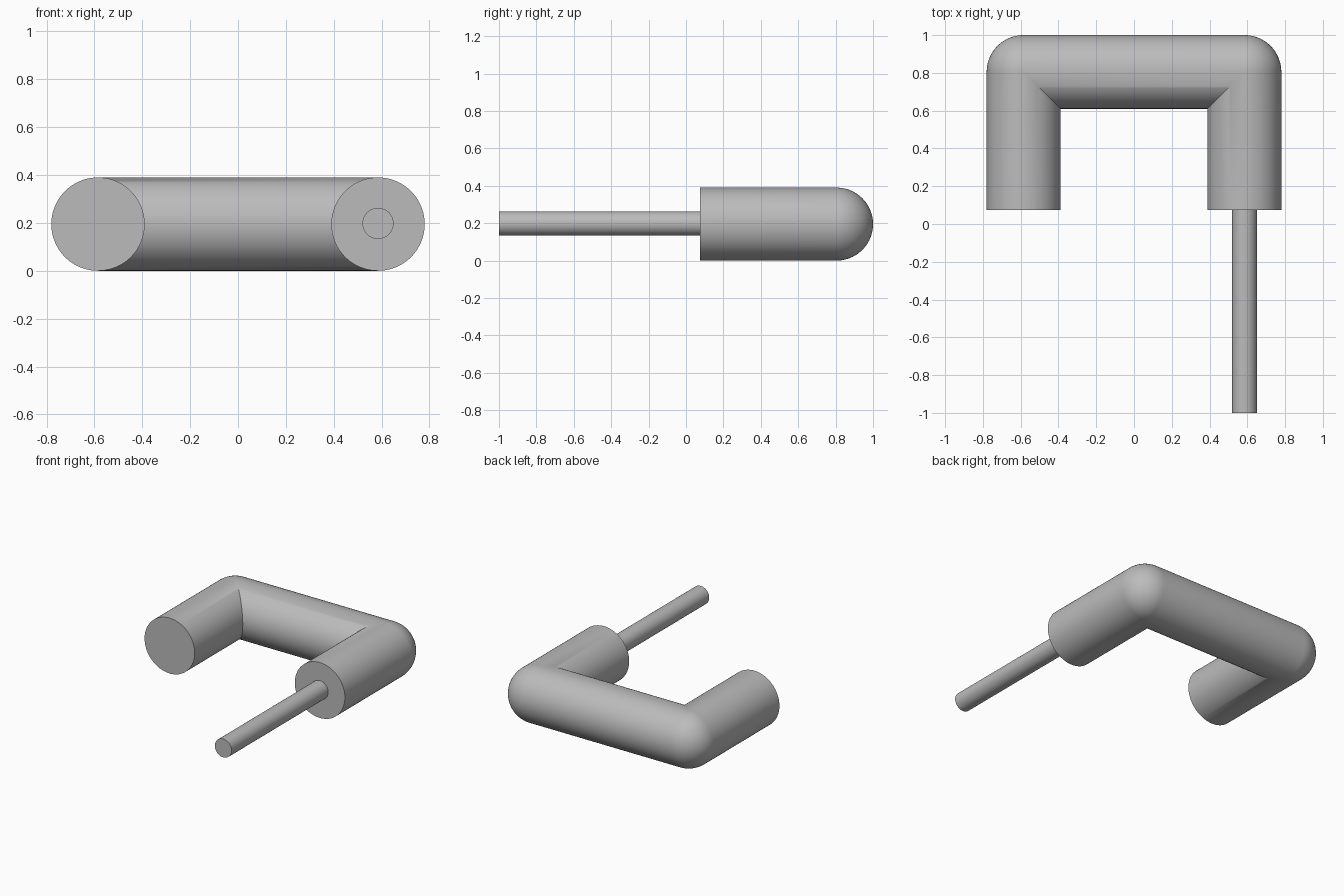
import bpy, bmesh, math
from mathutils import Vector

cube = bpy.data.objects.get("Cube")
if cube:
    bpy.data.objects.remove(cube, do_unlink=True)

R = 0.195              # tube radius
PIN_R = 0.065          # pin radius
X, BACK, FRONT = 0.585, 0.805, 0.075
SIDES, STEPS = 96, 20

grey = bpy.data.materials.new("plain grey")
grey.use_nodes = True
grey.diffuse_color = (0.5, 0.5, 0.5, 1)
grey.node_tree.nodes["Principled BSDF"].inputs["Base Color"].default_value = grey.diffuse_color


def finish(obj, name):
    obj.name = name
    obj.data.materials.clear()
    obj.data.materials.append(grey)
    bpy.ops.object.select_all(action="DESELECT")
    obj.select_set(True)
    bpy.context.view_layer.objects.active = obj
    bpy.ops.object.shade_smooth_by_angle(angle=math.radians(30))


def heading(angle):
    return Vector((math.cos(angle), math.sin(angle), 0))


def add_ring(bm, centre, angle, inner):
    """Ring whose outer half faces the angle and whose inner half follows the inner direction."""
    ring = []
    for i in range(SIDES):
        a = math.tau * i / SIDES
        u, v = R * math.cos(a), R * math.sin(a)
        side = heading(angle) if u >= 0 else inner
        ring.append(bm.verts.new(centre + side * u + Vector((0, 0, v))))
    return ring


# U-shaped tube: straight legs, corners round outside and mitred inside
bm = bmesh.new()
quarter = math.pi / 2
rings = [add_ring(bm, Vector((X, FRONT, R)), 0, heading(0))]
for corner, x in enumerate((X, -X)):
    start = corner * quarter
    mitre = heading(start) + heading(start + quarter)
    for k in range(STEPS + 1):
        rings.append(add_ring(bm, Vector((x, BACK, R)), start + quarter * k / STEPS, mitre))
rings.append(add_ring(bm, Vector((-X, FRONT, R)), math.pi, heading(math.pi)))
for a, b in zip(rings, rings[1:]):
    for i in range(SIDES):
        j = (i + 1) % SIDES
        bm.faces.new((a[i], a[j], b[j], b[i]))
bm.faces.new(rings[0])
bm.faces.new(rings[-1])
bmesh.ops.remove_doubles(bm, verts=bm.verts, dist=0.00001)
bmesh.ops.recalc_face_normals(bm, faces=bm.faces)
mesh = bpy.data.meshes.new("bent_tube")
bm.to_mesh(mesh)
bm.free()
tube = bpy.data.objects.new("bent_tube", mesh)
bpy.context.collection.objects.link(tube)
finish(tube, "bent_tube")

# Thin pin on the end of the left leg
bpy.ops.mesh.primitive_cylinder_add(
    vertices=64, radius=PIN_R, depth=FRONT + 1,
    location=(X, (FRONT - 1) / 2, R + 0.003), rotation=(quarter, 0, 0))
finish(bpy.context.object, "pin")
